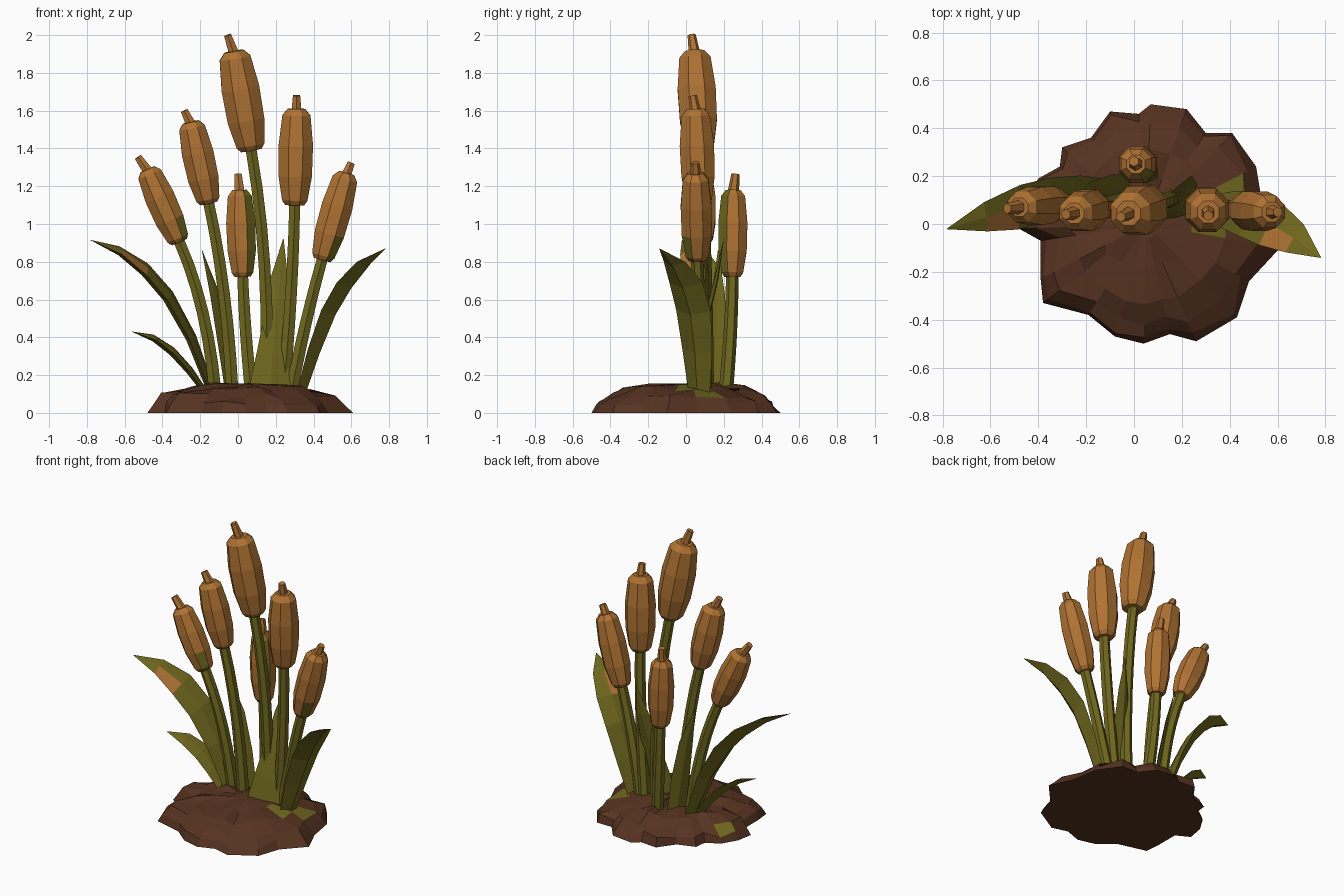
import bpy, bmesh, math, random
from mathutils import Vector as V

if "Cube" in bpy.data.objects:
    bpy.data.objects.remove(bpy.data.objects["Cube"])

random.seed(4)


def material(name, rgb):
    m = bpy.data.materials.new(name)
    m.diffuse_color = (*rgb, 1)
    m.use_nodes = True
    m.node_tree.nodes["Principled BSDF"].inputs["Base Color"].default_value = m.diffuse_color
    return m


HEAD = material("seed head brown", (0.43, 0.17, 0.033))
GREEN = material("leaf olive", (0.16, 0.138, 0.013))
SOIL = material("soil brown", (0.094, 0.033, 0.015))


def skin(name, rings, mat):
    """Join rings of points into a closed, flat-shaded mesh."""
    bm = bmesh.new()
    loops = [[bm.verts.new(p) for p in r] for r in rings]
    for a, b in zip(loops, loops[1:]):
        n = len(a)
        for i in range(n):
            bm.faces.new((a[i], a[(i + 1) % n], b[(i + 1) % n], b[i]))
    bm.faces.new(loops[0][::-1])
    bm.faces.new(loops[-1])
    bmesh.ops.remove_doubles(bm, verts=bm.verts, dist=1e-5)
    bmesh.ops.recalc_face_normals(bm, faces=bm.faces)
    me = bpy.data.meshes.new(name)
    bm.to_mesh(me)
    bm.free()
    me.materials.append(mat)
    ob = bpy.data.objects.new(name, me)
    bpy.context.collection.objects.link(ob)
    return ob


def paint(ob, mat, rule):
    """Give faces passing rule(centre, normal) a second colour."""
    ob.data.materials.append(mat)
    for f in ob.data.polygons:
        if rule(f.center, f.normal):
            f.material_index = 1


def tangent(pts, i):
    return (pts[min(i + 1, len(pts) - 1)] - pts[max(i - 1, 0)]).normalized()


def tube(name, pts, radii, sides, mat):
    rings = []
    for i, (p, r) in enumerate(zip(pts, radii)):
        t = tangent(pts, i)
        u = V((0, 1, 0)).cross(t).normalized()
        w = t.cross(u)
        angles = [math.tau * (k + 0.5) / sides for k in range(sides)]
        rings.append([p + r * (u * math.cos(a) + w * math.sin(a)) for a in angles])
    return skin(name, rings, mat)


def cattail(n, base, low, top, tip, r):
    base, low, top, tip = V(base), V(low), V(top), V(tip)
    axis = top - low
    # stem bends gently into the head's axis
    ctrl = low - axis.normalized() * (low - base).length * 0.45
    ts = [i / 6 for i in range(7)]
    path = [base * (1 - t) ** 2 + ctrl * 2 * t * (1 - t) + low * t * t for t in ts]
    path.append(low + axis * 0.1)
    tube(f"stem_{n}", path, [0.038 - 0.0008 * i for i in range(8)], 6, GREEN)
    # bulging seed head
    prof = [(0, 0.55), (0.05, 0.74), (0.3, 0.97), (0.62, 1.0), (0.93, 0.82), (1, 0.5)]
    head = tube(f"seed_head_{n}", [low + axis * t for t, _ in prof],
                [r * 1.07 * s for _, s in prof], 8, HEAD)
    tube(f"head_spike_{n}", [top - axis * 0.04, tip], [0.031, 0.022], 6, HEAD)
    return head


def leaf(name, pts, widths, side, fold=0.45):
    """Tapered blade with a folded midrib on its outer side."""
    pts = [V(p) for p in pts]
    lean = pts[-1] - pts[0]
    lean.z = 0
    rings = []
    for i, (p, w) in enumerate(zip(pts, widths)):
        t = tangent(pts, i)
        s = V(side)
        s = (s - t * s.dot(t)).normalized()
        out = t.cross(s)
        if out.dot(lean) < 0:
            out = -out
        rings.append([p - s * w, p + out * w * fold, p + s * w, p - out * w * 0.1])
    return skin(name, rings, GREEN)


# soil mound: irregular outline, shrinking upward
outline = [(0.61, -0.1), (0.54, 0.06), (0.51, 0.24), (0.41, 0.38), (0.3, 0.38), (0.22, 0.48),
           (0.07, 0.5), (0.02, 0.46), (-0.1, 0.47), (-0.18, 0.36), (-0.3, 0.32), (-0.31, 0.24),
           (-0.4, 0.19), (-0.46, 0.09), (-0.48, -0.02), (-0.39, -0.07), (-0.39, -0.23),
           (-0.38, -0.33), (-0.19, -0.38), (-0.08, -0.47), (0.04, -0.5), (0.15, -0.46),
           (0.26, -0.49), (0.43, -0.39), (0.48, -0.24)]
cx = 0.05
rings = []
for k, (s, z) in enumerate([(1, 0), (0.95, 0.05), (0.85, 0.09), (0.66, 0.128), (0.38, 0.145), (0.12, 0.155)]):
    ring = []
    for x, y in outline:
        j = random.uniform(-0.035, 0.03) if 0 < k < 5 else 0
        dz = random.uniform(-0.018, 0.018) if 0 < k < 5 else 0
        if s < 0.7:  # inner rings get rounder
            d = math.hypot(x - cx, y)
            f = (0.5 * d + 0.5 * 0.48) / d
            x, y = cx + (x - cx) * f, y * f
        ring.append((cx + (x - cx) * (s + j), y * (s + j), z + dz))
    rings.append(ring)
mound = skin("soil_mound", rings, SOIL)
# mossy spots
spots = [(0.32, -0.03, 0.05), (0.4, 0.17, 0.06), (-0.38, 0.08, 0.05)]
paint(mound, GREEN, lambda c, n: n.z > 0.3 and any(math.hypot(c.x - x, c.y - y) < r for x, y, r in spots))

# cattails: stem base, head bottom, head top, spike tip, radius
h1 = cattail(1, (-0.12, 0.12, 0.1), (-0.31, 0.085, 0.905), (-0.48, 0.07, 1.29), (-0.53, 0.065, 1.355), 0.08)
cattail(2, (-0.03, 0.1, 0.1), (-0.155, 0.07, 1.11), (-0.25, 0.045, 1.54), (-0.285, 0.04, 1.6), 0.085)
cattail(3, (0.15, 0.11, 0.1), (0.07, 0.075, 1.39), (-0.022, 0.045, 1.915), (-0.055, 0.03, 2.0), 0.102)
cattail(4, (0.24, 0.1, 0.1), (0.30, 0.07, 1.10), (0.31, 0.05, 1.61), (0.31, 0.035, 1.68), 0.092)
h5 = cattail(5, (0.28, 0.09, 0.1), (0.445, 0.06, 0.81), (0.575, 0.05, 1.27), (0.6, 0.05, 1.325), 0.083)
h6 = cattail(6, (0.07, 0.21, 0.1), (0.025, 0.245, 0.72), (0.008, 0.25, 1.18), (0, 0.262, 1.265), 0.078)
# olive flecks on some heads
paint(h1, GREEN, lambda c, n: n.x > 0.4 and -0.9 < n.y < -0.4 and c.z < 1.0)
paint(h5, GREEN, lambda c, n: n.x > 0.4 and n.y < -0.4 and c.z < 0.92)
paint(h6, GREEN, lambda c, n: n.x > 0.4 and n.y < -0.4)

# long arching outer leaves, with a browned patch on the inner face
left = leaf("left_leaf",
            [(-0.13, 0.13, 0.1), (-0.24, 0.12, 0.4), (-0.36, 0.1, 0.62), (-0.48, 0.07, 0.76), (-0.62, 0.03, 0.86), (-0.78, -0.02, 0.915)],
            [0.06, 0.085, 0.098, 0.098, 0.065, 0.002], (0.18, 0.9, 0.15))
right = leaf("right_leaf",
             [(0.33, 0.07, 0.1), (0.40, 0.06, 0.33), (0.48, 0.04, 0.54), (0.57, 0.0, 0.69), (0.67, -0.06, 0.8), (0.78, -0.14, 0.87)],
             [0.06, 0.085, 0.1, 0.1, 0.07, 0.002], (0.3, 0.9, -0.2))
paint(left, HEAD, lambda c, n: n.z > 0.1 and -0.62 < c.x < -0.5 and c.y < 0.06)
paint(right, HEAD, lambda c, n: n.z > 0.1 and 0.55 < c.x < 0.68 and c.y < -0.03)
leaf("small_left_leaf",
     [(-0.16, 0.1, 0.1), (-0.25, 0.1, 0.23), (-0.34, 0.09, 0.33), (-0.44, 0.06, 0.4), (-0.56, 0.03, 0.43)],
     [0.045, 0.065, 0.07, 0.055, 0.002], (0.12, 0.9, 0.12))

# upright leaves among the stems
leaf("middle_leaf",
     [(0.17, 0.03, 0.1), (0.18, 0.06, 0.3), (0.2, 0.11, 0.52), (0.22, 0.16, 0.72), (0.24, 0.2, 0.92)],
     [0.12, 0.085, 0.06, 0.045, 0.002], (1, 0.2, 0), 0.3)
leaf("inner_left_leaf",
     [(-0.03, 0.15, 0.1), (-0.07, 0.16, 0.36), (-0.12, 0.17, 0.62), (-0.19, 0.17, 0.86)],
     [0.06, 0.06, 0.045, 0.002], (0.6, 0.8, 0), 0.3)
